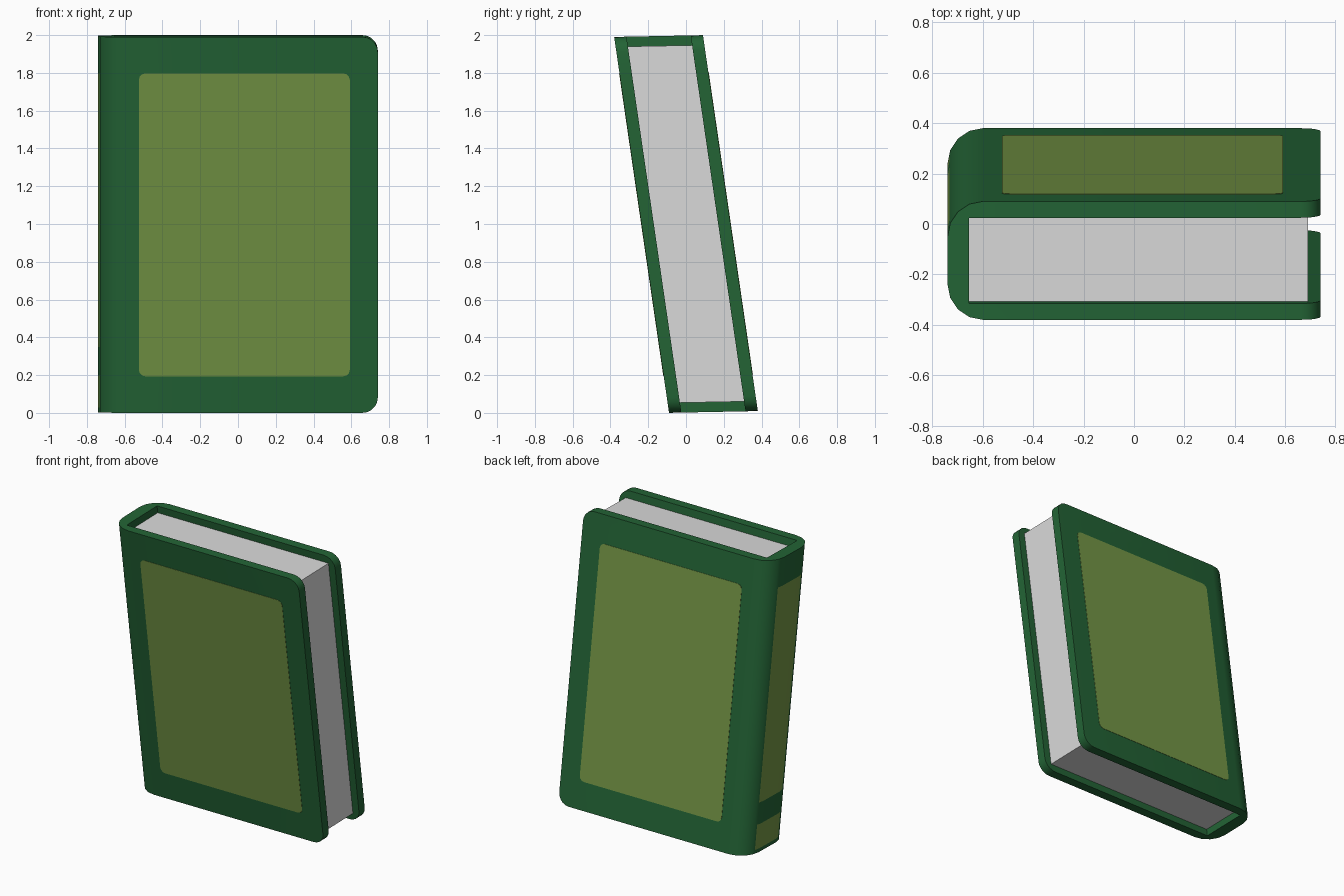
import bpy, bmesh, math
from mathutils import Matrix, Vector

if "Cube" in bpy.data.objects:
    bpy.data.objects.remove(bpy.data.objects["Cube"])

W, T, H = 0.74, 0.235, 0.995        # half width, half thickness, half height
BOARD, R = 0.065, 0.14              # board thickness, spine corner radius

# Leaning pose: local y is thickness, local z is height
LEAN = Matrix(((1, 0, 0, 0), (0, 1, -0.146, 0), (0, 0.02, 1, 1), (0, 0, 0, 1)))


def material(name, rgb):
    m = bpy.data.materials.new(name)
    m.diffuse_color = (*rgb, 1)
    m.use_nodes = True
    m.node_tree.nodes["Principled BSDF"].inputs["Base Color"].default_value = m.diffuse_color
    return m


green = material("dark green", (0.0168, 0.127, 0.036))
olive = material("olive green", (0.175, 0.305, 0.060))
paper = material("paper grey", (0.70, 0.70, 0.70))


def finish(bm, name, mats, smooth=False):
    bmesh.ops.recalc_face_normals(bm, faces=bm.faces)
    bmesh.ops.transform(bm, matrix=LEAN, verts=bm.verts)
    me = bpy.data.meshes.new(name)
    bm.to_mesh(me)
    bm.free()
    for m in mats:
        me.materials.append(m)
    ob = bpy.data.objects.new(name, me)
    bpy.context.collection.objects.link(ob)
    if smooth:
        bpy.ops.object.select_all(action='DESELECT')
        ob.select_set(True)
        bpy.context.view_layer.objects.active = ob
        bpy.ops.object.shade_smooth_by_angle(angle=math.radians(35))
    return ob


def extrude(points, direction):
    bm = bmesh.new()
    face = bm.faces.new([bm.verts.new(p) for p in points])
    ext = bmesh.ops.extrude_face_region(bm, geom=[face])["geom"]
    new = [v for v in ext if isinstance(v, bmesh.types.BMVert)]
    bmesh.ops.translate(bm, verts=new, vec=direction)
    return bm


def box(x0, x1, y0, y1, z0, z1):
    pts = [(x0, y0, z0), (x1, y0, z0), (x1, y1, z0), (x0, y1, z0)]
    return extrude(pts, Vector((0, 0, z1 - z0)))


# Cover: C-shaped profile with a rounded spine, extruded upward
inner_y, inner_x = T - BOARD, -0.655
arc = [(-W + R - R * math.sin(a), T - R + R * math.cos(a))
       for a in (i * math.pi / 8 for i in range(5))]
half = [(inner_x, inner_y), (W, inner_y), (W, T)] + arc
profile = half + [(x, -y) for x, y in reversed(half)]
bm = extrude([(x, y, -H) for x, y in profile], Vector((0, 0, 2 * H)))

# Round the free corners of both boards
corners = [e for e in bm.edges
           if all(v.co.x > W - 0.001 for v in e.verts)
           and abs(e.verts[0].co.z - e.verts[1].co.z) < 0.001]
bmesh.ops.bevel(bm, geom=corners, offset=0.08, segments=5, profile=0.5, affect='EDGES')

# Painted spine labels: cut the outlines in, then colour by position
LABELS = ((-0.97, -0.80), (-0.65, 0.80))
SPINE_Y = 0.13
cuts = [(Vector((0, 0, z)), Vector((0, 0, 1))) for lab in LABELS for z in lab]
cuts += [(Vector((0, s * SPINE_Y, 0)), Vector((0, 1, 0))) for s in (-1, 1)]
for co, no in cuts:
    bmesh.ops.bisect_plane(bm, geom=bm.verts[:] + bm.edges[:] + bm.faces[:],
                           plane_co=co, plane_no=no, dist=1e-5)
for f in bm.faces:
    c = f.calc_center_median()
    if c.x < -0.70 and abs(c.y) < SPINE_Y and any(a < c.z < b for a, b in LABELS):
        if abs(f.normal.z) < 0.5:
            f.material_index = 1
finish(bm, "cover", [green, olive], smooth=True)

# Page block
finish(box(inner_x - 0.005, 0.69, -inner_y - 0.003, inner_y + 0.003, -0.943, 0.943),
       "pages", [paper])

# Painted panels on both boards: thin plates with rounded corners
for name, s in (("front_panel", -1), ("back_panel", 1)):
    y0, y1 = sorted((s * (T - 0.002), s * (T + 0.002)))
    bm = box(-0.525, 0.592, y0, y1, -0.802, 0.802)
    edges = [e for e in bm.edges if abs(e.verts[0].co.y - e.verts[1].co.y) > 0.001]
    bmesh.ops.bevel(bm, geom=edges, offset=0.035, segments=3, profile=0.5, affect='EDGES')
    finish(bm, name, [olive])
